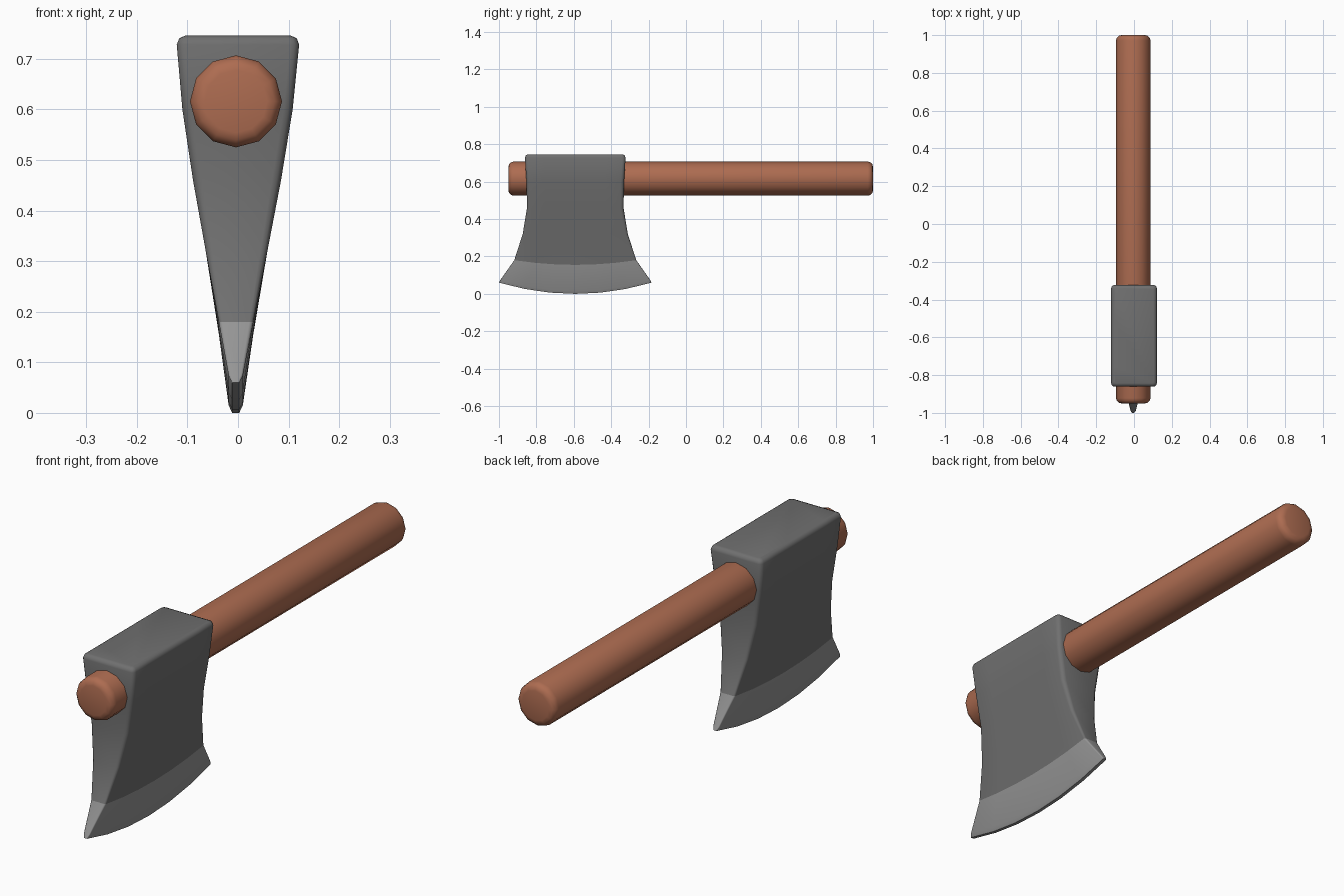
import bpy, bmesh, math
from mathutils import Matrix

if "Cube" in bpy.data.objects:
    bpy.data.objects.remove(bpy.data.objects["Cube"])


def material(name, rgb):
    m = bpy.data.materials.new(name)
    m.diffuse_color = (*rgb, 1)
    m.use_nodes = True
    m.node_tree.nodes["Principled BSDF"].inputs["Base Color"].default_value = m.diffuse_color
    return m


def finish(bm, name, mats, angle):
    bmesh.ops.recalc_face_normals(bm, faces=bm.faces)
    me = bpy.data.meshes.new(name)
    bm.to_mesh(me)
    bm.free()
    ob = bpy.data.objects.new(name, me)
    bpy.context.collection.objects.link(ob)
    for m in mats:
        me.materials.append(m)
    bpy.ops.object.select_all(action='DESELECT')
    ob.select_set(True)
    bpy.context.view_layer.objects.active = ob
    bpy.ops.object.shade_smooth_by_angle(angle=math.radians(angle))
    return ob


wood = material("reddish wood", (0.42, 0.15, 0.082))
steel = material("dark steel", (0.16, 0.16, 0.16))
bright = material("sharpened steel", (0.30, 0.30, 0.30))

# Handle: twelve-sided rod along y with rounded ends
bm = bmesh.new()
bmesh.ops.create_cone(
    bm, cap_ends=True, segments=12, radius1=0.091, radius2=0.091, depth=1.95,
    matrix=Matrix.Translation((-0.004, 0.025, 0.616)) @ Matrix.Rotation(math.pi / 2, 4, 'X'))
rims = [e for e in bm.edges if any(len(f.verts) > 4 for f in e.link_faces)]
bmesh.ops.bevel(bm, geom=rims, offset=0.028, segments=3, profile=0.5, affect='EDGES')
finish(bm, "handle", [wood], 40)

# Head: rounded-rectangle sections stacked from the top down to the edge
# (z at the ends, sag in the middle, half length, half thickness, corner radius)
ROWS = [
    (0.746, 0.0, 0.252, 0.104, 0.010),
    (0.741, 0.0, 0.264, 0.116, 0.015),
    (0.728, 0.0, 0.269, 0.121, 0.018),
    (0.60, 0.0, 0.261, 0.109, 0.018),
    (0.46, 0.0, 0.258, 0.087, 0.018),
    (0.32, 0.0, 0.281, 0.061, 0.014),
    (0.18, 0.025, 0.326, 0.034, 0.008),
    (0.075, 0.06, 0.400, 0.014, 0.004),
    (0.06, 0.06, 0.408, 0.007, 0.003),
]
BLADE_ROW = 6          # faces from this row down are the bright blade
STEPS = 6              # divisions along each side


def section(z, sag, yh, xh, r):
    pts = []
    for s in (1, -1):
        for i in range(STEPS + 1):
            pts.append((s * xh, s * (yh - r) * (2 * i / STEPS - 1)))
        for side, angles in ((1, (30, 60, 90)), (-1, (90, 120, 150))):
            for a in map(math.radians, angles):
                pts.append((s * (side * (xh - r) + r * math.cos(a)),
                            s * (yh - r + r * math.sin(a))))
    shift = -0.005 * (1 - z / 0.746)
    return [(x + shift, y - 0.592, z - sag * (1 - (y / yh) ** 2)) for x, y in pts]


bm = bmesh.new()
rings = [[bm.verts.new(p) for p in section(*row)] for row in ROWS]
n = len(rings[0])
bm.faces.new(rings[0])
for k, (up, low) in enumerate(zip(rings, rings[1:])):
    for i in range(n):
        j = (i + 1) % n
        f = bm.faces.new((up[i], low[i], low[j], up[j]))
        f.material_index = int(k >= BLADE_ROW)
# Cutting edge: quads closing the curved underside
for i in range(-3, 9):
    f = bm.faces.new([rings[-1][q % n] for q in (i, i + 1, 18 - i, 19 - i)])
    f.material_index = 1
finish(bm, "axe_head", [steel, bright], 50)
